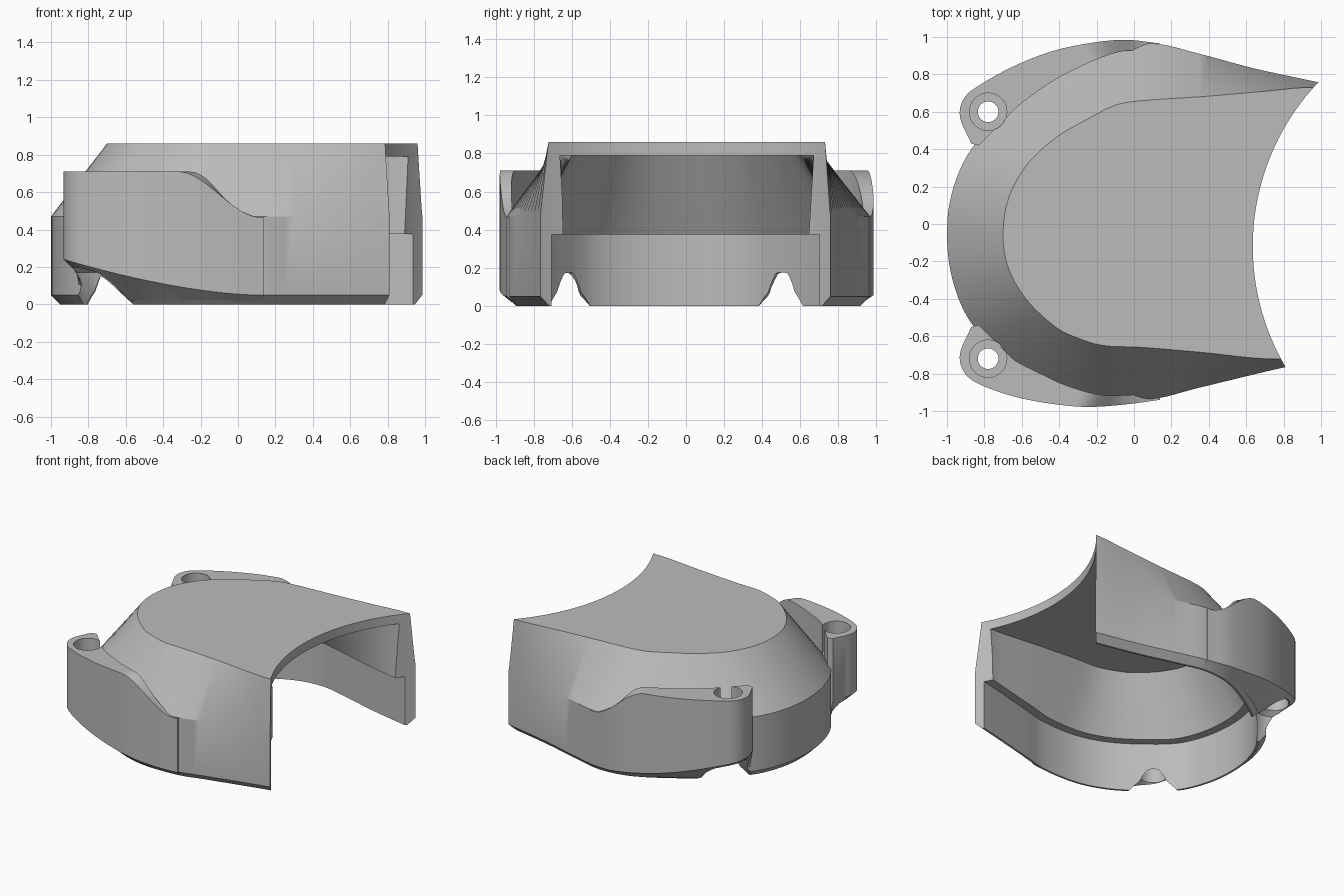
import bpy, bmesh, math
from mathutils import Vector

cube = bpy.data.objects.get("Cube")
if cube:
    bpy.data.objects.remove(cube, do_unlink=True)

grey = bpy.data.materials.new("plain_grey")
grey.use_nodes = True
grey.diffuse_color = (0.5, 0.5, 0.5, 1)
grey.node_tree.nodes["Principled BSDF"].inputs["Base Color"].default_value = (0.5, 0.5, 0.5, 1)


def smooth(points, steps=6):
    """Smooth curve through the given points."""
    p = [Vector(q) for q in points]
    p = [2 * p[0] - p[1]] + p + [2 * p[-1] - p[-2]]
    out = []
    for a, b, c, d in zip(p, p[1:], p[2:], p[3:]):
        for i in range(steps):
            t = i / steps
            out.append((2 * b + (c - a) * t + (2 * a - 5 * b + 4 * c - d) * t ** 2
                        + (3 * b - a - 3 * c + d) * t ** 3) / 2)
    return out + [p[-2]]


def inset(line, amount):
    """Move a line sideways, towards the middle of the body."""
    out = []
    for i, q in enumerate(line):
        t = (line[min(i + 1, len(line) - 1)] - line[max(i - 1, 0)]).normalized()
        out.append(q + Vector((-t.y, t.x)) * amount)
    return out


def at(line, z):
    return [(q.x, q.y, z) for q in line]


def loft(name, rings, closed=False):
    """Skin matching rings; cap both ends, or join last ring to first."""
    bm = bmesh.new()
    rows = [[bm.verts.new(q) for q in ring] for ring in rings]
    n = len(rows[0])
    pairs = list(zip(rows, rows[1:])) + ([(rows[-1], rows[0])] if closed else [])
    for a, b in pairs:
        for i in range(n):
            j = (i + 1) % n
            bm.faces.new((a[i], a[j], b[j], b[i]))
    if not closed:
        bm.faces.new(rows[0])
        bm.faces.new(rows[-1])
    bmesh.ops.recalc_face_normals(bm, faces=bm.faces)
    mesh = bpy.data.meshes.new(name)
    bm.to_mesh(mesh)
    bm.free()
    ob = bpy.data.objects.new(name, mesh)
    bpy.context.collection.objects.link(ob)
    ob.data.materials.append(grey)
    return ob


def revolve(name, profile, x, y, sides=48):
    angles = [math.tau * i / sides for i in range(sides)]
    ob = loft(name, [[(x + r * math.cos(a), y + r * math.sin(a), z) for a in angles]
                     for r, z in profile])
    ob.hide_render = True
    return ob


# Body: wall outline and flat top outline, from the back tip round to the front tip
wall = smooth([(1.2, .71), (.99, .757), (.65, .83), (.35, .91), (.1, .965), (-.15, .93),
               (-.42, .79), (-.68, .6), (-.87, .4), (-.97, .18), (-1, -.05), (-.97, -.3),
               (-.87, -.53), (-.68, -.71), (-.45, -.86), (-.2, -.935), (.1, -.935),
               (.35, -.875), (.81, -.765), (1.2, -.69)])
top = smooth([(1.2, .69), (.96, .73), (.65, .705), (.35, .68), (.05, .66), (-.1, .635),
              (-.25, .56), (-.42, .46), (-.57, .32), (-.67, .14), (-.7, -.06), (-.67, -.24),
              (-.57, -.41), (-.42, -.55), (-.3, -.61), (-.16, -.65), (.05, -.66),
              (.35, -.685), (.79, -.722), (1.2, -.66)])
body = loft("cover_body", [
    at(inset(top, .06), .79), at(inset(wall, .13), .375), at(inset(wall, .065), .375),
    at(inset(wall, .065), 0), at(inset(wall, .05), 0), at(wall, .05), at(wall, .47),
    at(top, .86)])


# Side lobes: raised blocks outside the wall, sloping down towards the opening
def side_lobe(name, outer, inner):
    rings = []
    for o, i in zip(smooth(outer), smooth(inner)):
        t = min(max((o.x + .32) / .44, 0), 1)
        high = .71 - .245 * t * t * (3 - 2 * t)
        low = .05 + .19 * max((.1 - o.x) / 1.03, 0) ** 1.6
        rings.append([(o.x, o.y, low), (o.x, o.y, high), (i.x, i.y, high), (i.x, i.y, .02)])
    return loft(name, rings)


back_lobe = side_lobe(
    "back_lobe",
    [(-.87, .43), (-.93, .57), (-.91, .67), (-.83, .74), (-.65, .84), (-.45, .92),
     (-.25, .965), (-.05, .985), (.14, .965)],
    [(-.83, .42), (-.72, .53), (-.67, .58), (-.62, .63), (-.5, .72), (-.37, .8),
     (-.2, .88), (-.05, .925), (.14, .93)])
front_lobe = side_lobe(
    "front_lobe",
    [(-.87, -.55), (-.93, -.69), (-.91, -.79), (-.83, -.855), (-.65, -.92), (-.45, -.96),
     (-.25, -.978), (-.05, -.965), (.14, -.94)],
    [(-.83, -.54), (-.72, -.65), (-.67, -.7), (-.62, -.74), (-.5, -.8), (-.37, -.86),
     (-.2, -.91), (-.05, -.915), (.14, -.9)])

# Cutters: round opening, and a stepped screw hole with a flared notch below
hole = [(.27, -.05), (.22, 0), (.17, .07), (.14, .17), (.1, .2), (.09, .385),
        (.055, .385), (.055, .5), (.1, .5), (.1, 1)]
cutters = [revolve("opening_cutter", [(1.275, -.2), (1.275, 1.2)], 1.91, -.12, 160),
           revolve("back_hole_cutter", hole, -.78, .6),
           revolve("front_hole_cutter", hole, -.78, -.72)]

# Join the lobes to the body, make the cuts, and bake the result
for tool, mode in [(back_lobe, "UNION"), (front_lobe, "UNION")] + [(c, "DIFFERENCE") for c in cutters]:
    m = body.modifiers.new(tool.name, "BOOLEAN")
    m.object, m.operation, m.solver = tool, mode, "EXACT"
graph = bpy.context.evaluated_depsgraph_get()
graph.update()
baked = bpy.data.meshes.new_from_object(body.evaluated_get(graph))
body.modifiers.clear()
body.data = baked
for tool in cutters + [back_lobe, front_lobe]:
    bpy.data.objects.remove(tool, do_unlink=True)

bpy.ops.object.select_all(action="DESELECT")
body.select_set(True)
bpy.context.view_layer.objects.active = body
bpy.ops.object.shade_smooth_by_angle(angle=math.radians(30))
